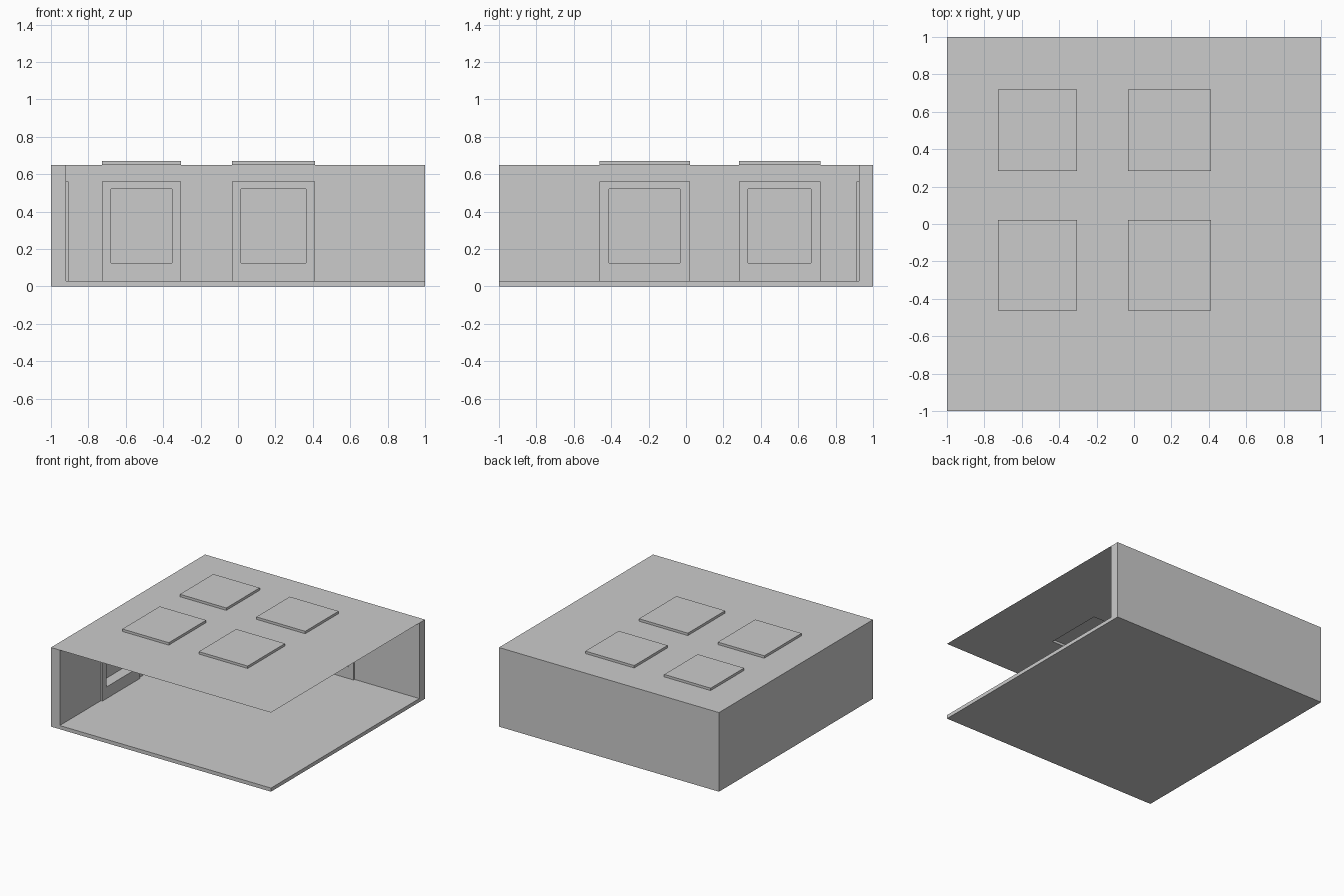
import bpy, bmesh
from mathutils import Vector

if "Cube" in bpy.data.objects:
    bpy.data.objects.remove(bpy.data.objects["Cube"])

H = 0.65                                    # ceiling height
FLOOR = 0.03                                # floor thickness
LEFT, BACK = -0.92, 0.925                   # inner faces of the two walls
LIP = 0.013                                 # how far frames stand proud
X_FRAMES = [(-0.727, -0.305), (-0.032, 0.412)]
X_PANES = [(-0.679, -0.353), (0.016, 0.364)]
Y_FRAMES = [(-0.463, 0.022), (0.284, 0.718)]
Y_PANES = [(-0.411, -0.033), (0.332, 0.668)]
Z_FRAME, Z_PANE = (FLOOR, 0.56), (0.126, 0.522)


def finish(name, bm):
    mesh = bpy.data.meshes.new(name)
    bm.to_mesh(mesh)
    bm.free()
    ob = bpy.data.objects.new(name, mesh)
    bpy.context.collection.objects.link(ob)
    return ob


def boxes(name, spans):
    """One object made of axis-aligned boxes, each given as x, y, z ranges."""
    bm = bmesh.new()
    for span in spans:
        lo, hi = (Vector([r[i] for r in span]) for i in (0, 1))
        verts = bmesh.ops.create_cube(bm, size=1)["verts"]
        bmesh.ops.scale(bm, vec=hi - lo, verts=verts)
        bmesh.ops.translate(bm, vec=(lo + hi) / 2, verts=verts)
    return finish(name, bm)


def cut(targets, cutter):
    """Subtract the cutter from every target, then discard it."""
    for ob in targets:
        mod = ob.modifiers.new("openings", "BOOLEAN")
        mod.operation, mod.solver, mod.object = "DIFFERENCE", "EXACT", cutter
        bpy.context.view_layer.objects.active = ob
        bpy.ops.object.modifier_apply(modifier=mod.name)
    bpy.data.objects.remove(cutter)


# Floor slab
boxes("floor", [((LEFT, 1), (-1, BACK), (0, FLOOR))])

# Left wall with two recessed windows and raised frames
wall = boxes("left_wall", [((-1, LEFT), (-1, 1), (0, H))])
frames = boxes("left_window_frames", [((LEFT, LEFT + LIP), y, Z_FRAME) for y in Y_FRAMES])
cut([wall, frames], boxes("cutter", [((-0.996, -0.8), y, Z_PANE) for y in Y_PANES]))

# Back wall with the same treatment
wall = boxes("back_wall", [((LEFT, 1), (BACK, 1), (0, H))])
frames = boxes("back_window_frames", [(x, (BACK - LIP, BACK), Z_FRAME) for x in X_FRAMES])
cut([wall, frames], boxes("cutter", [(x, (0.8, 0.996), Z_PANE) for x in X_PANES]))

# Thin ceiling sheet with four shallow skylight pockets pushed upward
xs = [-1, *X_FRAMES[0], *X_FRAMES[1], 1]
ys = [-1, *Y_FRAMES[0], *Y_FRAMES[1], 1]
bm = bmesh.new()
grid = [[bm.verts.new((x, y, H)) for y in ys] for x in xs]
pockets = []
for i in range(5):
    for j in range(5):
        face = bm.faces.new((grid[i][j], grid[i + 1][j], grid[i + 1][j + 1], grid[i][j + 1]))
        if i % 2 and j % 2:
            pockets.append(face)
geom = bmesh.ops.extrude_face_region(bm, geom=pockets)["geom"]
bmesh.ops.translate(bm, vec=(0, 0, 0.02), verts=[g for g in geom if isinstance(g, bmesh.types.BMVert)])
bmesh.ops.delete(bm, geom=[f for f in pockets if f.is_valid], context="FACES_ONLY")
finish("ceiling", bm)
